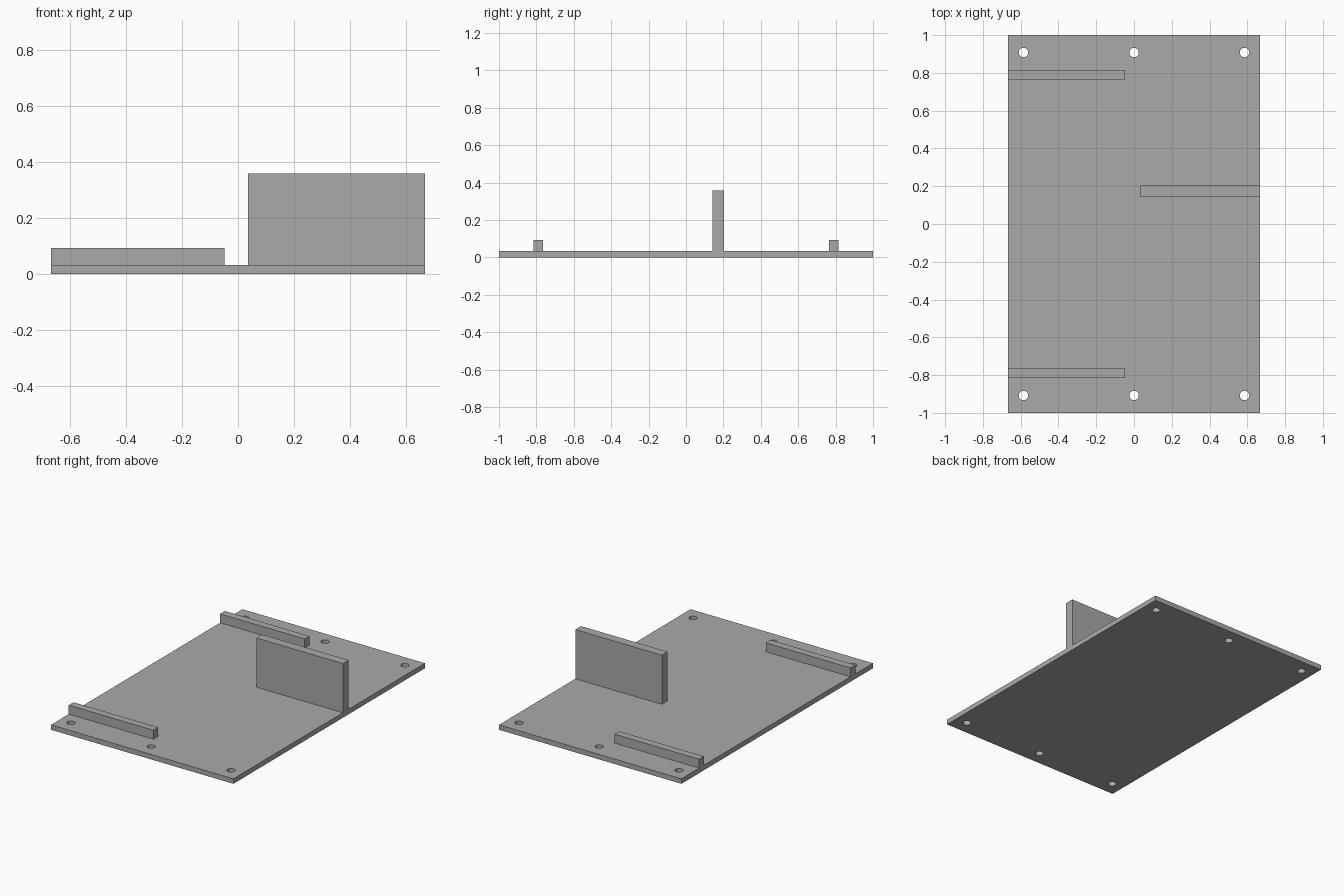
import bpy, bmesh
from mathutils import Matrix, Vector

cube = bpy.data.objects.get("Cube")
if cube:
    bpy.data.objects.remove(cube, do_unlink=True)

HALF_X, HALF_Y, PLATE = 0.667, 1.0, 0.033

grey = bpy.data.materials.new("plain grey")
grey.use_nodes = True
colour = (0.4, 0.4, 0.4, 1)
grey.diffuse_color = colour
grey.node_tree.nodes["Principled BSDF"].inputs["Base Color"].default_value = colour


def add_object(name, bm):
    mesh = bpy.data.meshes.new(name)
    bm.to_mesh(mesh)
    bm.free()
    mesh.materials.append(grey)
    obj = bpy.data.objects.new(name, mesh)
    bpy.context.collection.objects.link(obj)
    return obj


def box(name, low, high):
    low, high = Vector(low), Vector(high)
    bm = bmesh.new()
    place = Matrix.Translation((low + high) / 2) @ Matrix.Diagonal((*(high - low), 1))
    bmesh.ops.create_cube(bm, size=1, matrix=place)
    return add_object(name, bm)


# Base plate
plate = box("base_plate", (-HALF_X, -HALF_Y, 0), (HALF_X, HALF_Y, PLATE))

# Screw holes along both short edges
bm = bmesh.new()
for x in (-0.585, 0, 0.585):
    for y in (-0.908, 0.908):
        bmesh.ops.create_cone(bm, cap_ends=True, segments=32, radius1=0.025, radius2=0.025,
                              depth=0.2, matrix=Matrix.Translation((x, y, 0)))
cutter = add_object("hole_cutter", bm)
cutter.hide_render = True
cutter.hide_set(True)
cut = plate.modifiers.new("screw holes", 'BOOLEAN')
cut.operation = 'DIFFERENCE'
cut.solver = 'EXACT'
cut.object = cutter

# Apply the cut and drop the helper
bpy.context.view_layer.objects.active = plate
plate.select_set(True)
bpy.ops.object.modifier_apply(modifier=cut.name)
bpy.data.objects.remove(cutter, do_unlink=True)
bpy.ops.object.shade_smooth_by_angle()

# Low ribs on the right half, tall wall on the left half
box("front_rib", (-HALF_X, -0.815, PLATE), (-0.048, -0.765, 0.092))
box("back_rib", (-HALF_X, 0.765, PLATE), (-0.048, 0.815, 0.092))
box("tall_wall", (0.035, 0.143, PLATE), (HALF_X, 0.203, 0.358))
